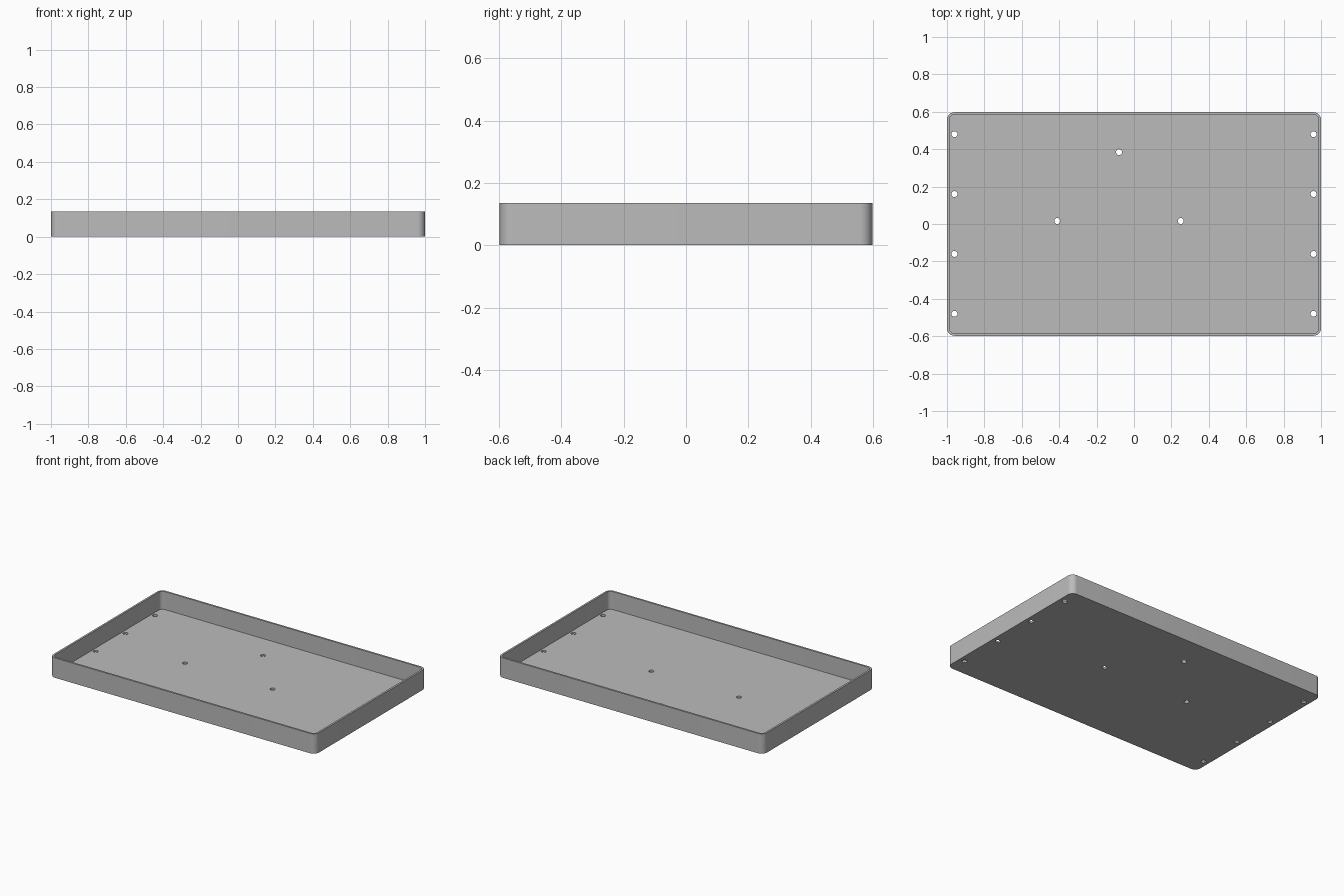
import bpy, bmesh, math

if "Cube" in bpy.data.objects:
    bpy.data.objects.remove(bpy.data.objects["Cube"])

LENGTH, WIDTH, HEIGHT = 2.0, 1.195, 0.135
WALL, FLOOR, RADIUS, HOLE = 0.013, 0.013, 0.04, 0.016


def prism(name, outline, z0, z1):
    """Extrude a closed outline from z0 to z1."""
    bm = bmesh.new()
    face = bm.faces.new([bm.verts.new((x, y, z0)) for x, y in outline])
    top = bmesh.ops.extrude_face_region(bm, geom=[face])["geom"]
    for v in top:
        if isinstance(v, bmesh.types.BMVert):
            v.co.z = z1
    bmesh.ops.recalc_face_normals(bm, faces=bm.faces)
    mesh = bpy.data.meshes.new(name)
    bm.to_mesh(mesh)
    bm.free()
    obj = bpy.data.objects.new(name, mesh)
    bpy.context.collection.objects.link(obj)
    return obj


def arc(cx, cy, r, start, sweep, steps):
    return [(cx + r * math.cos(start + sweep * i / steps),
             cy + r * math.sin(start + sweep * i / steps)) for i in range(steps + 1)]


def rounded_rect(w, d, r):
    pts = []
    for i, (sx, sy) in enumerate(((1, 1), (-1, 1), (-1, -1), (1, -1))):
        pts += arc(sx * (w / 2 - r), sy * (d / 2 - r), r, i * math.pi / 2, math.pi / 2, 10)
    return pts


# Tray body with rounded corners
tray = prism("tray", rounded_rect(LENGTH, WIDTH, RADIUS), 0, HEIGHT)
grey = bpy.data.materials.new("light grey")
grey.diffuse_color = (0.5, 0.5, 0.5, 1)
grey.use_nodes = True
grey.node_tree.nodes["Principled BSDF"].inputs["Base Color"].default_value = grey.diffuse_color
tray.data.materials.append(grey)

# Open cavity and screw holes through the floor
cutters = [prism("cavity_cutter",
                 rounded_rect(LENGTH - 2 * WALL, WIDTH - 2 * WALL, RADIUS - WALL),
                 FLOOR, HEIGHT + 0.1)]
holes = [(sx * 0.96, y) for sx in (-1, 1) for y in (-0.48, -0.16, 0.16, 0.48)]
holes += [(-0.41, 0.016), (0.25, 0.016), (-0.08, 0.384)]
for x, y in holes:
    cutters.append(prism("hole_cutter", arc(x, y, HOLE, 0, 2 * math.pi, 24)[:-1], -0.05, 0.06))

bpy.context.view_layer.objects.active = tray
tray.select_set(True)
for cutter in cutters:
    cutter.hide_render = True
    mod = tray.modifiers.new("cut", "BOOLEAN")
    mod.operation, mod.solver, mod.object = "DIFFERENCE", "EXACT", cutter
    bpy.ops.object.modifier_apply(modifier=mod.name)
    bpy.data.objects.remove(cutter)

# Smooth corners with crisp rims
bpy.ops.object.select_all(action="DESELECT")
tray.select_set(True)
bpy.ops.object.shade_smooth_by_angle(angle=math.radians(30))
